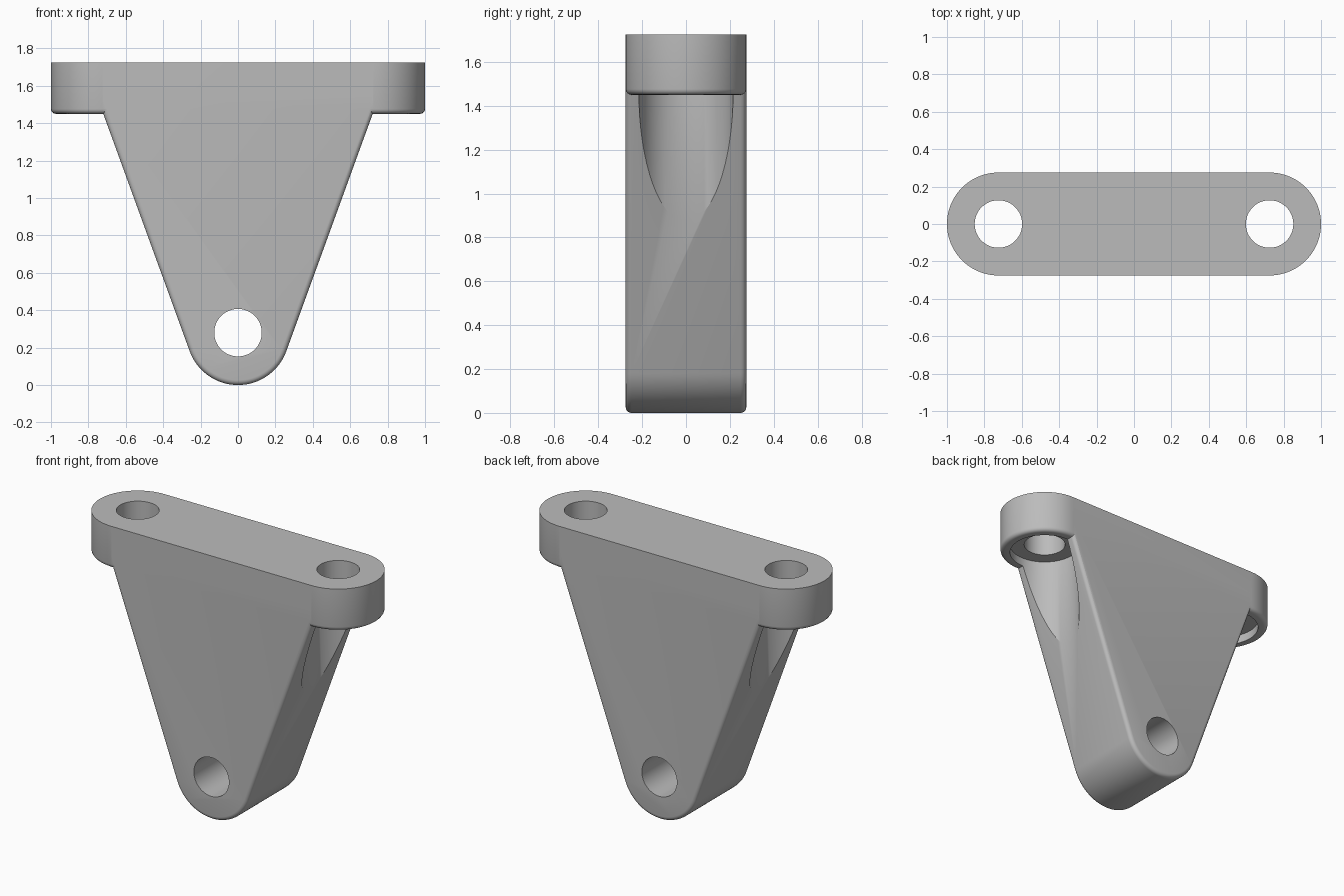
import bpy, bmesh
from math import sin, cos, tan, pi, radians

cube = bpy.data.objects.get("Cube")
if cube:
    bpy.data.objects.remove(cube, do_unlink=True)

R = 0.275          # half thickness and end radius
HOLE = 0.127       # bolt hole radius
BOLT_X = 1 - R     # bolt hole centres
TOP, UNDER = 1.725, 1.45
SLOPE = radians(20)
FILLET = 0.026

grey = bpy.data.materials.new("cast grey")
grey.use_nodes = True
grey.diffuse_color = (0.5, 0.5, 0.5, 1)
grey.node_tree.nodes["Principled BSDF"].inputs["Base Color"].default_value = (0.5, 0.5, 0.5, 1)


def arc(cx, cy, r, start, end, steps):
    angles = [start + (end - start) * i / steps for i in range(steps + 1)]
    return [(cx + r * cos(a), cy + r * sin(a)) for a in angles]


def prism(name, outline, place, low, high, rounded=None):
    """Extrude a closed outline; fillet the edges picked by the rounded rule."""
    bm = bmesh.new()
    rings = [[bm.verts.new(place(u, v, h)) for u, v in outline] for h in (low, high)]
    bm.faces.new(rings[0])
    bm.faces.new(rings[1])
    n = len(outline)
    for i in range(n):
        j = (i + 1) % n
        bm.faces.new((rings[0][i], rings[0][j], rings[1][j], rings[1][i]))
    bmesh.ops.recalc_face_normals(bm, faces=bm.faces[:])
    if rounded:
        edges = [e for e in bm.edges if rounded(*[v.co for v in e.verts])]
        bmesh.ops.bevel(bm, geom=edges, offset=FILLET, segments=4, profile=0.5,
                        affect='EDGES', clamp_overlap=False)
    mesh = bpy.data.meshes.new(name)
    bm.to_mesh(mesh)
    bm.free()
    mesh.materials.append(grey)
    ob = bpy.data.objects.new(name, mesh)
    bpy.context.collection.objects.link(ob)
    return ob


def upright(u, v, h):
    return (u, v, h)


def crosswise(u, v, h):
    return (u, h, v)


def combine(target, tool, operation):
    bpy.context.view_layer.objects.active = target
    mod = target.modifiers.new(operation.lower(), 'BOOLEAN')
    mod.operation = operation
    mod.solver = 'EXACT'
    mod.object = tool
    bpy.ops.object.modifier_apply(modifier=mod.name)
    bpy.data.objects.remove(tool, do_unlink=True)


# Tapered web with a rounded foot, filleted along its sloping sides
shoulder = R * cos(SLOPE) + (UNDER - R + R * sin(SLOPE)) * tan(SLOPE)
inside = UNDER + 0.12
web_outline = ([(-shoulder, inside), (-shoulder, UNDER)]
               + arc(0, R, R, pi + SLOPE, 2 * pi - SLOPE, 40)
               + [(shoulder, UNDER), (shoulder, inside)])
bracket = prism("bracket", web_outline, crosswise, -R, R,
                lambda a, b: a.y * b.y > 0 and min(a.z, b.z) < UNDER - 0.01)

# Scooped bolt clearances, recessed slightly into the flange
flange_outline = (arc(BOLT_X, 0, R, -pi / 2, pi / 2, 40)
                  + arc(-BOLT_X, 0, R, pi / 2, 3 * pi / 2, 40))
flange = prism("flange", flange_outline, upright, UNDER, TOP,
               lambda a, b: max(a.z, b.z) < UNDER + 0.01)
combine(bracket, flange, 'UNION')

for x in (-BOLT_X, BOLT_X):
    scoop = prism("scoop_cutter", arc(x, 0, 0.215, 0, 2 * pi, 64)[:-1], upright, 0.3, UNDER + 0.055)
    combine(bracket, scoop, 'DIFFERENCE')
    bolt = prism("bolt_cutter", arc(x, 0, HOLE, 0, 2 * pi, 48)[:-1], upright, 1, 2)
    combine(bracket, bolt, 'DIFFERENCE')

# Pivot hole through the foot
pivot = prism("pivot_cutter", arc(0, R + 0.005, HOLE, 0, 2 * pi, 48)[:-1], crosswise, -1, 1)
combine(bracket, pivot, 'DIFFERENCE')

# Smooth curved faces, crisp rims
for ob in bpy.context.selected_objects:
    ob.select_set(False)
bracket.select_set(True)
bpy.context.view_layer.objects.active = bracket
bpy.ops.object.shade_smooth_by_angle(angle=radians(30))
